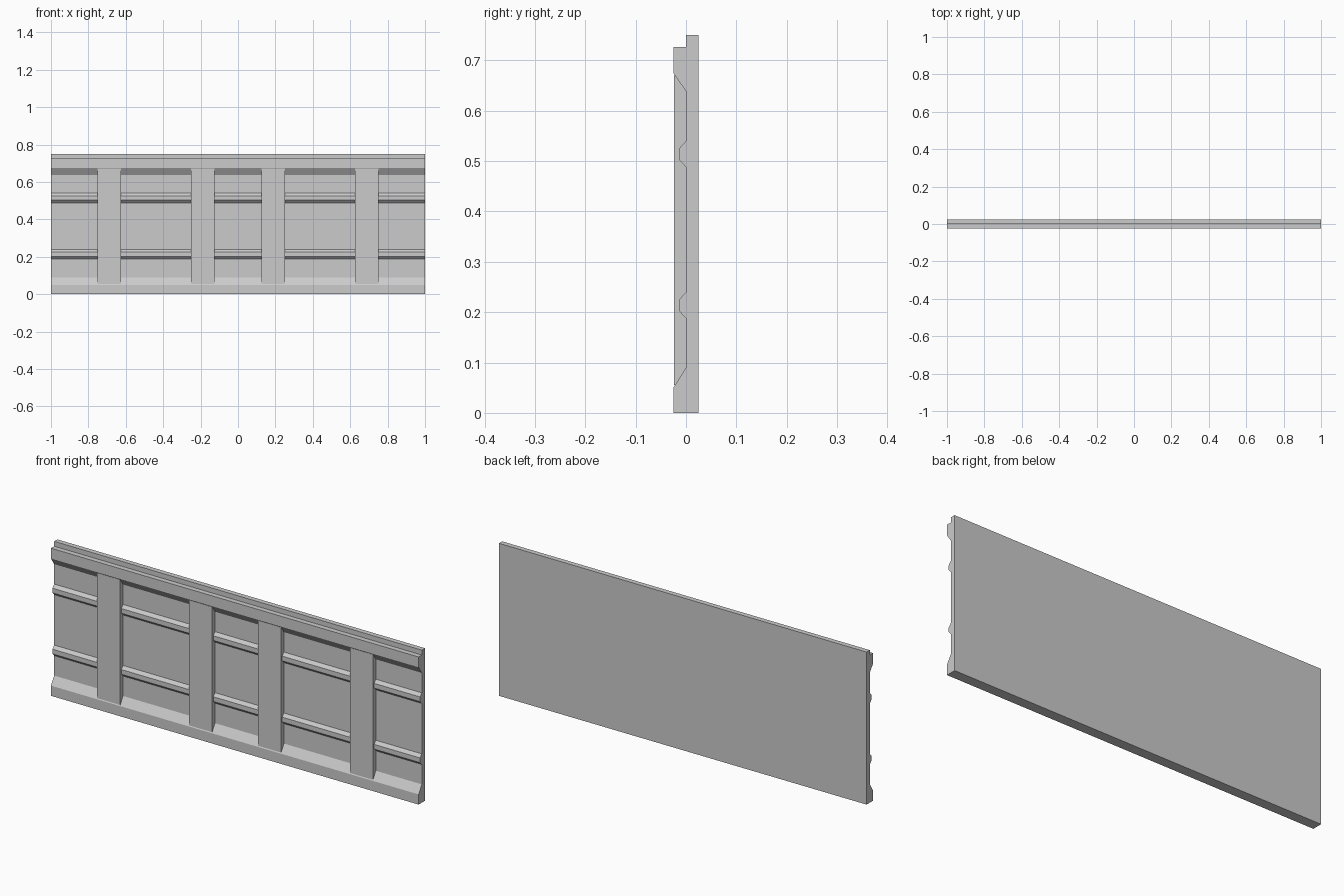
import bpy, bmesh

if "Cube" in bpy.data.objects:
    bpy.data.objects.remove(bpy.data.objects["Cube"])


def extrude_profile(name, profile, x0, x1):
    """Extrude a closed (y, z) outline along x."""
    bm = bmesh.new()
    face = bm.faces.new([bm.verts.new((x0, y, z)) for y, z in profile])
    ext = bmesh.ops.extrude_face_region(bm, geom=[face])
    verts = [v for v in ext["geom"] if isinstance(v, bmesh.types.BMVert)]
    bmesh.ops.translate(bm, verts=verts, vec=(x1 - x0, 0, 0))
    bmesh.ops.recalc_face_normals(bm, faces=bm.faces)
    mesh = bpy.data.meshes.new(name)
    bm.to_mesh(mesh)
    bm.free()
    obj = bpy.data.objects.new(name, mesh)
    bpy.context.collection.objects.link(obj)
    return obj


def ridge(z):
    """Small bevelled rail bump on the recessed front face, bottom to top."""
    return [(0, z - 0.026), (-0.0135, z - 0.012), (-0.0135, z + 0.011), (0, z + 0.026)]


# Wall panel: flat back, bevelled sill and header, two rails, stepped top lip
outline = [(0.025, 0), (-0.025, 0), (-0.025, 0.05), (0, 0.09)]
outline += ridge(0.214) + ridge(0.514)
outline += [(0, 0.638), (-0.025, 0.675), (-0.025, 0.726), (0, 0.726), (0, 0.75), (0.025, 0.75)]
extrude_profile("wall_panel", outline, -1, 1)

# Vertical posts, ends buried in the bevelled sill and header
post = [(0.004, 0.055), (-0.0238, 0.055), (-0.0238, 0.671), (0.004, 0.671)]
for x in (-0.6875, -0.1875, 0.1875, 0.6875):
    extrude_profile("post", post, x - 0.0625, x + 0.0625)
